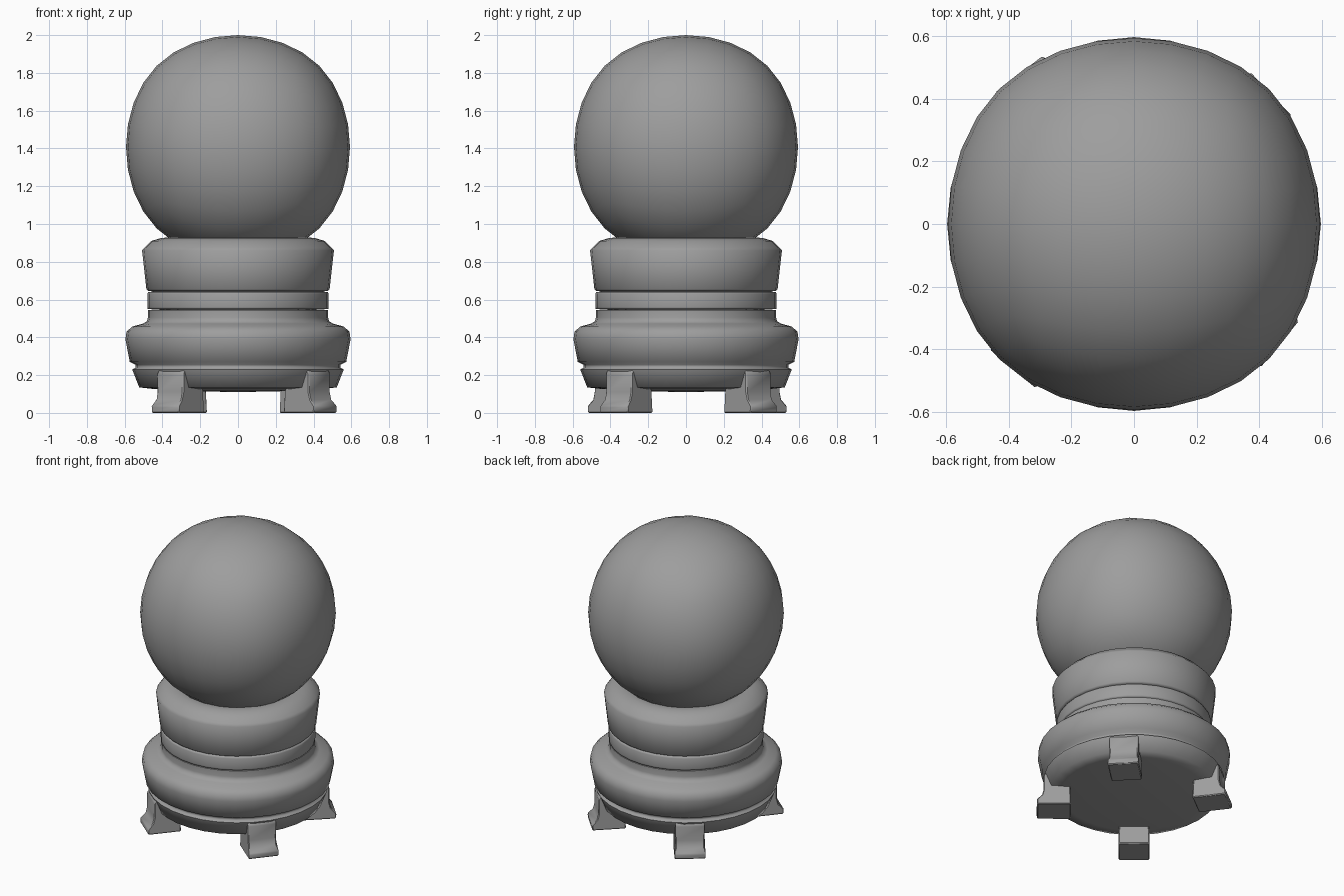
import bpy, bmesh, math
from mathutils import Matrix

if "Cube" in bpy.data.objects:
    bpy.data.objects.remove(bpy.data.objects["Cube"])

SEG = 32
grey = bpy.data.materials.new('dark_grey')
grey.diffuse_color = (.34, .34, .34, 1)
grey.use_nodes = True
grey.node_tree.nodes["Principled BSDF"].inputs["Base Color"].default_value = grey.diffuse_color


def finish(bm, name, angle):
    bmesh.ops.recalc_face_normals(bm, faces=bm.faces)
    me = bpy.data.meshes.new(name)
    bm.to_mesh(me)
    bm.free()
    me.materials.append(grey)
    ob = bpy.data.objects.new(name, me)
    bpy.context.collection.objects.link(ob)
    bpy.ops.object.select_all(action='DESELECT')
    ob.select_set(True)
    bpy.context.view_layer.objects.active = ob
    bpy.ops.object.shade_smooth_by_angle(angle=math.radians(angle))
    return ob


def lathe(name, profile, angle=78):
    bm = bmesh.new()
    verts = [bm.verts.new((r, 0, z)) for r, z in profile]
    edges = [bm.edges.new(p) for p in zip(verts, verts[1:])]
    bmesh.ops.spin(bm, geom=verts + edges, cent=(0, 0, 0), axis=(0, 0, 1),
                   angle=math.tau, steps=SEG, use_duplicate=False)
    bmesh.ops.remove_doubles(bm, verts=bm.verts, dist=1e-4)
    return finish(bm, name, angle)


def foot(name, degrees):
    # side profile in (radius, z), extruded to the foot width
    side = [(.39, 0), (.60, 0), (.603, .035), (.57, .07),
            (.56, .11), (.56, .21), (.545, .23), (.40, .23)]
    bm = bmesh.new()
    f = bm.faces.new([bm.verts.new((r, -.09, z)) for r, z in side])
    ext = bmesh.ops.extrude_face_region(bm, geom=[f])
    new = [v for v in ext['geom'] if isinstance(v, bmesh.types.BMVert)]
    bmesh.ops.translate(bm, vec=(0, .18, 0), verts=new)
    for v in bm.verts:                      # slight sideways flare at the toe
        if v.co.z < .05:
            v.co.y *= 1.07
    bm.transform(Matrix.Rotation(math.radians(degrees), 4, 'Z'))
    ob = finish(bm, name, 60)
    bev = ob.modifiers.new('soft_edges', 'BEVEL')
    bev.width = .006
    bev.segments = 1
    return ob


# globe: a cube rounded by subdivision, slightly fuller on the diagonals
bm = bmesh.new()
bmesh.ops.create_cube(bm, size=2)
globe = finish(bm, 'globe', 180)
sub = globe.modifiers.new('round', 'SUBSURF')
sub.levels = sub.render_levels = 3
# scale the rounded cube to the measured radius
bpy.context.view_layer.update()
ev = globe.evaluated_get(bpy.context.evaluated_depsgraph_get())
top = max(v.co.z for v in ev.data.vertices)
globe.data.transform(Matrix.Translation((0, 0, 1.407))
                     @ Matrix.Scale(.593 / top, 4))

# lower bowl: shallow underside, rim, groove, wide bulge and neck
lathe('lower_base', [
    (0, .11), (.25, .115), (.45, .127), (.523, .135), (.56, .23),
    (.542, .24), (.542, .255), (.573, .27), (.596, .39), (.59, .43),
    (.56, .457), (.505, .472), (.482, .485), (.477, .505), (.477, .545),
    (.40, .545)])

# band around the neck
lathe('neck_band', [(.40, .545), (.478, .55), (.48, .56), (.48, .63),
                    (.475, .64), (.40, .645)])

# upper collar that cups the globe
lathe('upper_collar', [
    (.40, .64), (.475, .645), (.485, .655), (.508, .86), (.495, .875),
    (.46, .91), (.41, .925), (.365, .93), (.32, .91), (.25, .87)])

# four feet, set slightly unevenly around the base
for label, deg in (('front_right', -39.5), ('back_right', 43.5),
                   ('back_left', 127.5), ('front_left', -130)):
    foot(label + '_foot', deg)
